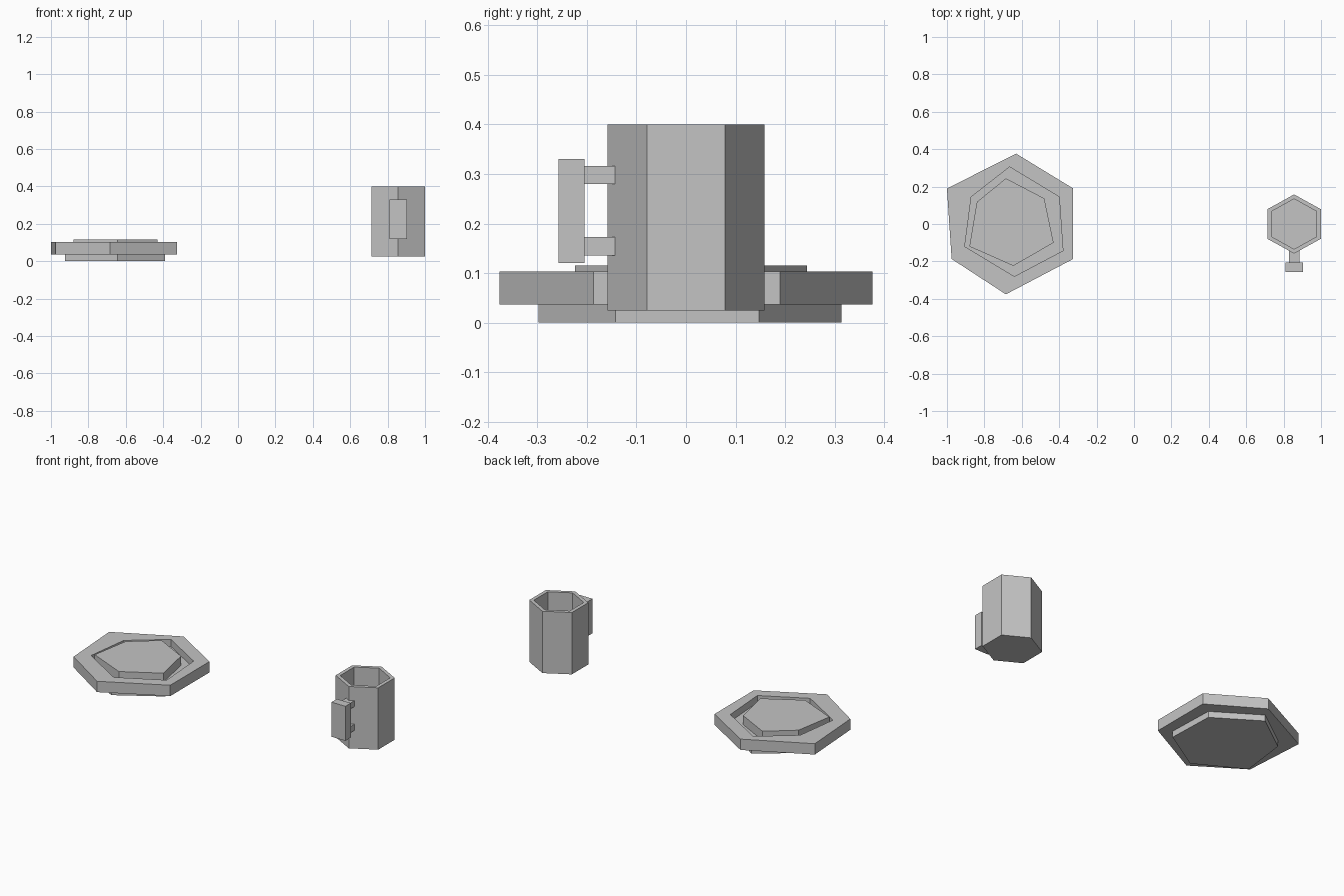
import bpy
import bmesh

if "Cube" in bpy.data.objects:
    bpy.data.objects.remove(bpy.data.objects["Cube"], do_unlink=True)

grey = bpy.data.materials.new("plain grey")
grey.use_nodes = True
GREY = (0.55, 0.55, 0.55, 1)
grey.diffuse_color = GREY
grey.node_tree.nodes["Principled BSDF"].inputs["Base Color"].default_value = GREY


def finish(name, bm):
    bmesh.ops.recalc_face_normals(bm, faces=bm.faces)
    mesh = bpy.data.meshes.new(name)
    bm.to_mesh(mesh)
    bm.free()
    mesh.materials.append(grey)
    obj = bpy.data.objects.new(name, mesh)
    bpy.context.collection.objects.link(obj)
    return obj


def lathe_rings(name, rings):
    """Join stacked outlines (points, height) with side walls and cap both ends."""
    bm = bmesh.new()
    loops = [[bm.verts.new((x, y, z)) for x, y in pts] for pts, z in rings]
    for low, high in zip(loops, loops[1:]):
        for i in range(len(low)):
            j = (i + 1) % len(low)
            bm.faces.new((low[i], low[j], high[j], high[i]))
    bm.faces.new(loops[0])
    bm.faces.new(loops[-1])
    return finish(name, bm)


def box(name, x, y, z):
    bm = bmesh.new()
    bmesh.ops.create_cube(bm, size=1)
    for v in bm.verts:
        v.co = [r[0] if c < 0 else r[1] for r, c in zip((x, y, z), v.co)]
    return finish(name, bm)


def hexagon(cx, half_x, half_y):
    side = [(0, 1), (1, 0.5), (1, -0.5), (0, -1), (-1, -0.5), (-1, 0.5)]
    return [(cx + half_x * x, half_y * y) for x, y in side]


# Saucer outlines, slightly irregular hexagons
rim = [(-0.63, 0.376), (-0.325, 0.19), (-0.325, -0.187),
       (-0.685, -0.376), (-0.975, -0.187), (-1.0, 0.19)]
well = [(-0.665, 0.305), (-0.40, 0.145), (-0.38, -0.143),
        (-0.64, -0.28), (-0.905, -0.12), (-0.87, 0.145)]
foot = [(-0.66, 0.314), (-0.40, 0.147), (-0.39, -0.142),
        (-0.644, -0.298), (-0.926, -0.142), (-0.89, 0.147)]
center = [(-0.685, 0.244), (-0.48, 0.137), (-0.43, -0.10),
          (-0.645, -0.224), (-0.88, -0.12), (-0.84, 0.118)]

# Saucer: foot, rim with sunken well, raised centre
lathe_rings("saucer_foot", [(foot, 0), (foot, 0.037)])
lathe_rings("saucer_rim", [(rim, 0.037), (rim, 0.103), (well, 0.103), (well, 0.06)])
lathe_rings("saucer_center", [(center, 0.06), (center, 0.115)])

# Mug: hollow six-sided cup
MUG_X = 0.856
outer = hexagon(MUG_X, 0.143, 0.158)
inner = hexagon(MUG_X, 0.121, 0.134)
lathe_rings("mug_body", [(outer, 0.024), (outer, 0.4), (inner, 0.4), (inner, 0.05)])

# Handle: upright grip with two arms
box("handle_grip", (MUG_X - 0.047, MUG_X + 0.047), (-0.257, -0.205), (0.12, 0.33))
for name, z in (("lower", (0.135, 0.173)), ("upper", (0.28, 0.316))):
    box(name + "_handle_arm", (MUG_X - 0.028, MUG_X + 0.028), (-0.205, -0.143), z)
